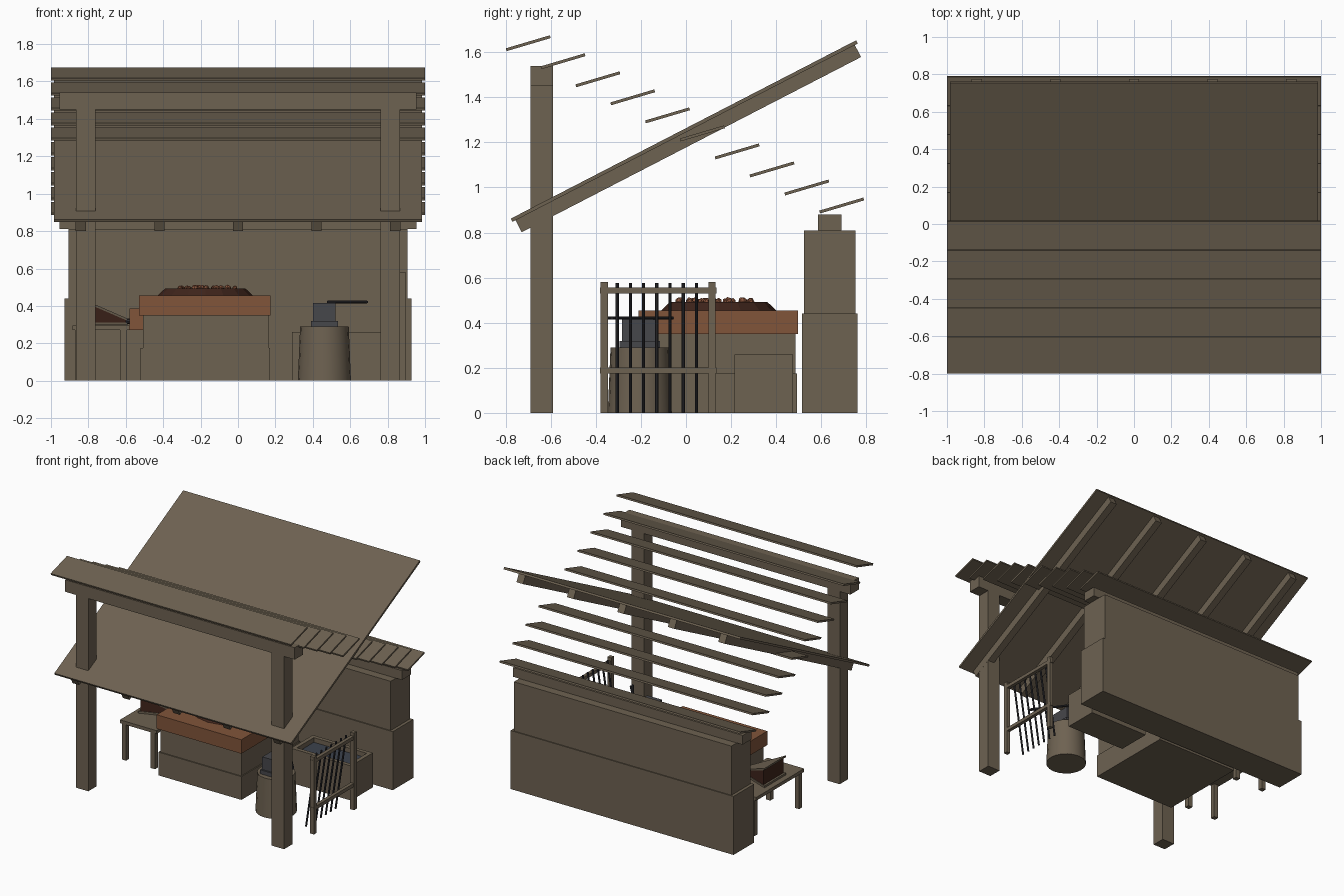
import bpy, bmesh, math, random
from mathutils import Vector

random.seed(4)
cube = bpy.data.objects.get("Cube")
if cube:
    bpy.data.objects.remove(cube, do_unlink=True)


def material(name, r, g, b):
    m = bpy.data.materials.new(name)
    m.use_nodes = True
    m.diffuse_color = (r, g, b, 1)
    m.node_tree.nodes["Principled BSDF"].inputs["Base Color"].default_value = (r, g, b, 1)
    return m


WOOD = material("weathered brown", 0.155, 0.122, 0.083)
BRICK = material("fired brick", 0.22, 0.09, 0.042)
IRON = material("anvil grey", 0.062, 0.063, 0.07)
DARK = material("dark iron", 0.03, 0.03, 0.035)
LEATHER = material("dark red brown", 0.05, 0.018, 0.011)
EMBER = material("ember brown", 0.25, 0.09, 0.045)
WATER = material("water", 0.045, 0.055, 0.075)


def finish(name, bm, mat):
    bmesh.ops.recalc_face_normals(bm, faces=bm.faces)
    me = bpy.data.meshes.new(name)
    bm.to_mesh(me)
    bm.free()
    me.materials.append(mat)
    ob = bpy.data.objects.new(name, me)
    bpy.context.collection.objects.link(ob)
    return ob


def block(name, center, size, mat=WOOD, tilt=(0, 0, 0)):
    bm = bmesh.new()
    bmesh.ops.create_cube(bm, size=1)
    bmesh.ops.scale(bm, vec=size, verts=bm.verts)
    ob = finish(name, bm, mat)
    ob.location, ob.rotation_euler = center, tilt
    return ob


def span(name, x, y, z, mat=WOOD):
    """Block given by its low and high limits on each axis."""
    lims = (x, y, z)
    return block(name, [(a + b) / 2 for a, b in lims], [b - a for a, b in lims], mat)


def cone(name, base, r1, r2, height, sides, mat):
    bm = bmesh.new()
    bmesh.ops.create_cone(bm, cap_ends=True, segments=sides, radius1=r1, radius2=r2, depth=height)
    ob = finish(name, bm, mat)
    ob.location = Vector(base) + Vector((0, 0, height / 2))
    return ob


def rod(name, a, b, radius, mat):
    a, b = Vector(a), Vector(b)
    ob = cone(name, (0, 0, 0), radius, radius, (b - a).length, 8, mat)
    ob.location = (a + b) / 2
    ob.rotation_euler = (b - a).to_track_quat("Z", "Y").to_euler()
    return ob


# Front posts and the beam over them
for side, x in (("right", -0.815), ("left", 0.815)):
    span(side + "_post", (x - 0.052, x + 0.052), (-0.69, -0.59), (0, 1.45))
span("front_beam", (-0.955, 0.955), (-0.69, -0.59), (1.45, 1.54))

# Back wall: wide footing, upper wall and cap beam
span("wall_footing", (-0.928, 0.928), (0.515, 0.76), (0, 0.44))
span("wall_upper", (-0.905, 0.905), (0.523, 0.753), (0.44, 0.81))
span("wall_cap", (-0.955, 0.955), (0.585, 0.69), (0.81, 0.88))

# Sloping roof sheet with rafters under it
low, high = Vector((0, -0.777, 0.862)), Vector((0, 0.755, 1.653))
run = high - low
pitch = math.atan2(run.z, run.y)
up = Vector((0, -math.sin(pitch), math.cos(pitch)))
mid = (low + high) / 2
block("roof_sheet", mid - up * 0.008, (1.97, run.length, 0.016), WOOD, (pitch, 0, 0))
for i in range(5):
    x = (i - 2) * 0.42
    block("rafter", mid - up * 0.046 + Vector((x, 0, 0)),
          (0.055, run.length - 0.03, 0.06), WOOD, (pitch, 0, 0))

# Row of descending roof slats
for i in range(10):
    block("roof_slat", (0, -0.7 + i * 0.1545, 1.64 - i * 0.08),
          (2, 0.204, 0.013), WOOD, (math.radians(16.5), 0, 0))

# Hearth
span("hearth_base", (-0.52, 0.172), (-0.205, 0.492), (0, 0.175))
span("hearth_body", (-0.508, 0.165), (-0.197, 0.485), (0.175, 0.35))
span("hearth_slab", (-0.53, 0.175), (-0.21, 0.497), (0.35, 0.455), BRICK)
span("air_inlet", (-0.58, -0.505), (0.08, 0.21), (0.27, 0.385), BRICK)
cone("coal_bed", (-0.175, 0.145, 0.455), 0.255, 0.215, 0.038, 16, LEATHER)
for i in range(16):
    angle, dist = i * 2.4, 0.045 * math.sqrt(i)
    bm = bmesh.new()
    bmesh.ops.create_icosphere(bm, subdivisions=1, radius=random.uniform(0.014, 0.022))
    ob = finish("ember", bm, EMBER)
    ob.location = (-0.175 + dist * math.cos(angle), 0.145 + dist * math.sin(angle), 0.495)
    ob.rotation_euler = (i, i * 2, 0)

# Bench beside the hearth
span("bench_top", (-0.885, -0.58), (-0.14, 0.43), (0.27, 0.295))
for x in (-0.853, -0.612):
    for y in (-0.12, 0.41):
        span("bench_leg", (x - 0.018, x + 0.018), (y - 0.018, y + 0.018), (0, 0.27))


# Bellows: wedge bag between two boards, narrowing toward the hearth
def wedge(name, profile, half, mat):
    bm = bmesh.new()
    face = bm.faces.new([bm.verts.new((x, -half, z)) for x, z in profile])
    out = bmesh.ops.extrude_face_region(bm, geom=[face])
    moved = [v for v in out["geom"] if isinstance(v, bmesh.types.BMVert)]
    bmesh.ops.translate(bm, vec=(0, 2 * half, 0), verts=moved)
    for v in bm.verts:
        v.co.y *= 0.25 if v.co.x > -0.65 else 1
        v.co.y += 0.145
    return finish(name, bm, mat)


wedge("bellows_bag", [(-0.83, 0.312), (-0.6, 0.312), (-0.6, 0.325), (-0.83, 0.425)], 0.12, LEATHER)
wedge("bellows_bottom", [(-0.845, 0.297), (-0.59, 0.297), (-0.59, 0.312), (-0.845, 0.312)], 0.13, WOOD)
wedge("bellows_top", [(-0.845, 0.43), (-0.59, 0.32), (-0.59, 0.332), (-0.845, 0.443)], 0.13, WOOD)
rod("bellows_nozzle", (-0.61, 0.145, 0.318), (-0.55, 0.145, 0.318), 0.015, DARK)

# Water trough
span("trough_floor", (0.29, 0.79), (0.215, 0.475), (0, 0.06))
for y in (0.215, 0.445):
    span("trough_side", (0.29, 0.79), (y, y + 0.03), (0.06, 0.26))
for x in (0.29, 0.76):
    span("trough_end", (x, x + 0.03), (0.245, 0.445), (0.06, 0.26))
span("trough_water", (0.32, 0.76), (0.245, 0.445), (0.06, 0.225), WATER)

# Anvil on its stump
stump = cone("stump", (0.462, -0.205, 0), 0.142, 0.13, 0.29, 20, WOOD)
bpy.context.view_layer.objects.active = stump
stump.select_set(True)
bpy.ops.object.shade_smooth_by_angle()
span("anvil_foot", (0.39, 0.535), (-0.295, -0.115), (0.29, 0.32), IRON)
span("anvil_body", (0.4, 0.52), (-0.283, -0.125), (0.32, 0.415), IRON)

# Tongs lying across the anvil
for shift in (-0.012, 0.012):
    rod("tong_arm", (0.48, -0.07 + shift, 0.421), (0.69, -0.34 - shift, 0.421), 0.007, DARK)

# Tool rack with leaning iron bars
for y in (-0.363, 0.115):
    span("rack_post", (0.865, 0.897), (y - 0.016, y + 0.016), (0, 0.58))
for z in (0.175, 0.53):
    span("rack_rail", (0.868, 0.894), (-0.382, 0.135), (z, z + 0.026))
for i in range(7):
    y = -0.305 + i * 0.0585
    rod("iron_bar", (0.78, y, 0.002), (0.868, y, 0.576), 0.007, DARK)
